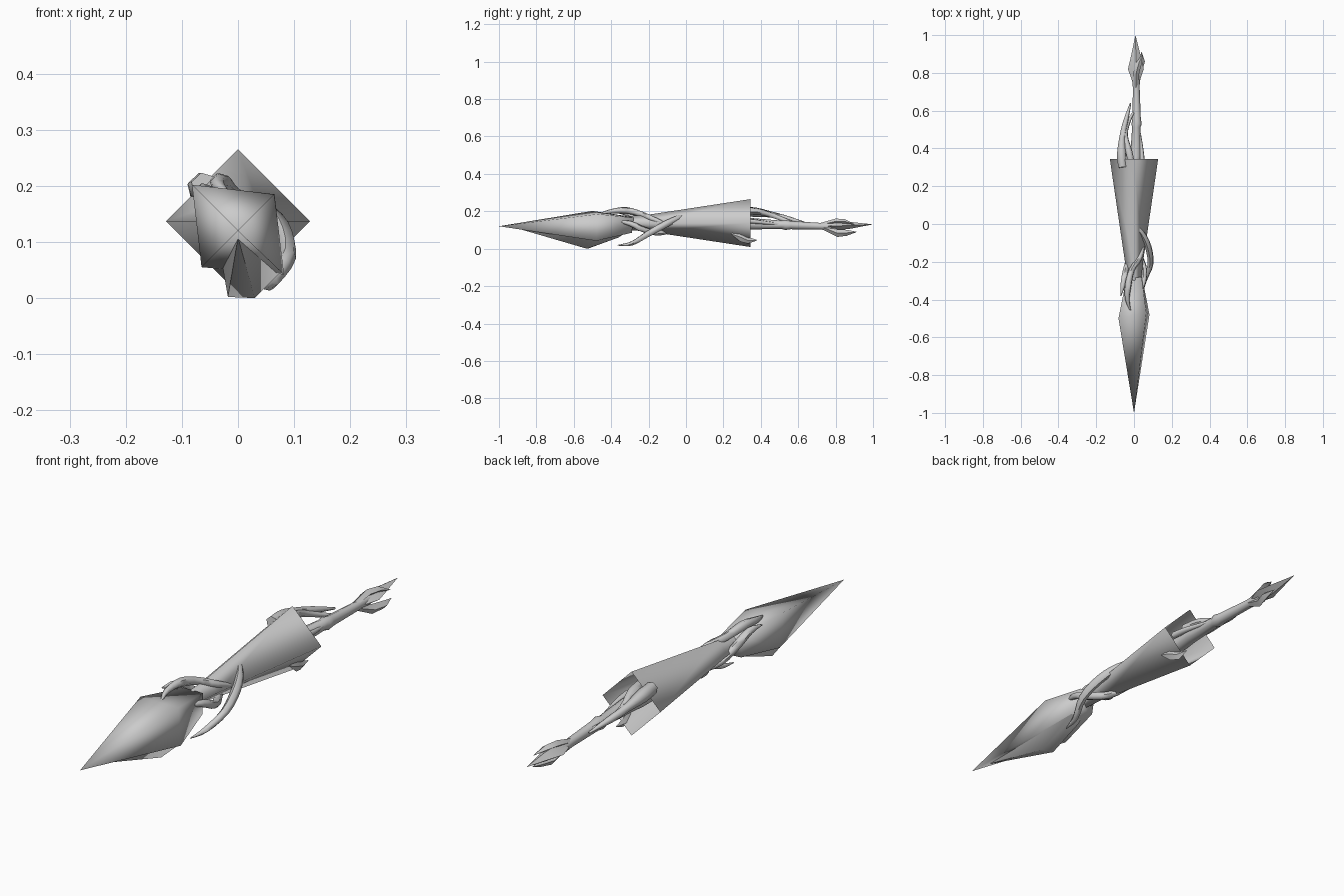
import bpy, math
from mathutils import Vector

grey = bpy.data.materials.new("pale grey")
grey.diffuse_color = (0.6, 0.6, 0.6, 1)


def make(name, verts, faces, angle=180):
    me = bpy.data.meshes.new(name)
    me.from_pydata(verts, [], faces)
    me.materials.append(grey)
    ob = bpy.data.objects.new(name, me)
    bpy.context.collection.objects.link(ob)
    bpy.ops.object.select_all(action='DESELECT')
    ob.select_set(True)
    bpy.context.view_layer.objects.active = ob
    bpy.ops.object.mode_set(mode='EDIT')
    bpy.ops.mesh.select_all(action='SELECT')
    bpy.ops.mesh.remove_doubles(threshold=0.0001)
    bpy.ops.mesh.normals_make_consistent(inside=False)
    bpy.ops.object.mode_set(mode='OBJECT')
    bpy.ops.object.shade_smooth_by_angle(angle=math.radians(angle))
    return ob


def loft(name, rings, cap=True, angle=180):
    n = len(rings[0])
    verts = [v for r in rings for v in r]
    faces = [(i * n + k, i * n + (k + 1) % n, (i + 1) * n + (k + 1) % n, (i + 1) * n + k)
             for i in range(len(rings) - 1) for k in range(n)]
    if cap:
        faces.append(tuple(range(n)))
        faces.append(tuple(range(len(verts) - n, len(verts))))
    return make(name, verts, faces, angle)


def ring(x, y, z, rx, rz, n=4, turn=0.0):
    return [(x + rx * math.cos(turn + math.tau * k / n), y,
             z + rz * math.sin(turn + math.tau * k / n)) for k in range(n)]


def catmull(a, b, c, d, t):
    return 0.5 * (2 * b + (c - a) * t + (2 * a - 5 * b + 4 * c - d) * t * t
                  + (3 * b - a - 3 * c + d) * t ** 3)


def vine(name, pts, sides=6, steps=3):
    """Tapered tube through points of (x, y, z, radius)."""
    p = [Vector(q) for q in pts]
    p = [2 * p[0] - p[1]] + p + [2 * p[-1] - p[-2]]
    path = [catmull(*p[i:i + 4], s / steps) for i in range(len(p) - 3) for s in range(steps)]
    path.append(p[-2])
    rings = []
    for i, q in enumerate(path):
        c = q.to_3d()
        d = (path[min(i + 1, len(path) - 1)].to_3d() - path[max(i - 1, 0)].to_3d()).normalized()
        u = d.cross(Vector((0.3, 0, 1))).normalized()
        w = d.cross(u)
        r = max(q[3], 0.002)
        rings.append([c + r * (math.cos(math.tau * k / sides) * u
                               + math.sin(math.tau * k / sides) * w) for k in range(sides)])
    return loft(name, rings, angle=60)


# Four-edged spear head with its widest corners just behind the middle
loft("spear_head", [
    [(0, -1, 0.12)] * 4,
    [(-0.082, -0.5, 0.202), (0.065, -0.47, 0.185), (0.082, -0.48, 0.042), (-0.065, -0.5, 0.055)],
    [(-0.04, -0.29, 0.17), (0.04, -0.28, 0.165), (0.045, -0.29, 0.085), (-0.035, -0.3, 0.085)],
], angle=180)

# Keel under the head
loft("lower_blade", [
    [(0, -0.9, 0.108)] * 4,
    [(-0.018, -0.52, 0.002), (0.03, -0.53, 0), (0.075, -0.47, 0.045), (-0.03, -0.5, 0.07)],
    [(-0.015, -0.36, 0.06), (0.025, -0.36, 0.06), (0.045, -0.33, 0.08), (-0.02, -0.33, 0.1)],
], angle=60)

# Open diamond sleeve widening to the back
loft("sleeve", [ring(0, -0.3, 0.137, 0.038, 0.038), ring(0, -0.2, 0.137, 0.048, 0.045),
                ring(0, 0.345, 0.137, 0.128, 0.128)], cap=False)

# Shaft with a raised knot
loft("shaft", [ring(x, y, z, r, r, 8) for x, y, z, r in (
    (0, -0.3, 0.135, 0.03), (0, 0.3, 0.135, 0.03), (0.01, 0.36, 0.133, 0.03),
    (0.012, 0.51, 0.128, 0.022), (0.014, 0.53, 0.127, 0.027), (0.014, 0.56, 0.126, 0.022),
    (0.012, 0.72, 0.12, 0.018), (0.01, 0.8, 0.118, 0.022))], angle=50)

# Rear point and its side prongs
loft("rear_point", [ring(0.01, 0.74, 0.12, 0.014, 0.014), ring(0.01, 0.82, 0.122, 0.042, 0.022),
                    ring(0.01, 0.88, 0.125, 0.028, 0.018), ring(0.008, 1, 0.13, 0, 0)], angle=40)
loft("lower_prong", [ring(0.015, 0.73, 0.115, 0.012, 0.012), ring(0.028, 0.81, 0.083, 0.014, 0.02),
                     ring(0.042, 0.86, 0.085, 0.016, 0.016), ring(0.04, 0.915, 0.09, 0, 0)], angle=40)
loft("upper_prong", [ring(0.01, 0.72, 0.128, 0.012, 0.01), ring(0.012, 0.8, 0.146, 0.016, 0.015),
                     ring(0.025, 0.85, 0.146, 0.016, 0.012), ring(0.045, 0.9, 0.13, 0.001, 0.001)], angle=40)

# Vines twisting round the neck
vine("neck_vine_right", [
    (0.045, -0.365, 0.018, 0.002), (0.06, -0.29, 0.028, 0.012), (0.088, -0.21, 0.075, 0.016),
    (0.075, -0.12, 0.125, 0.018), (0.042, -0.05, 0.16, 0.015), (0.0, 0.0, 0.178, 0.012),
    (-0.025, 0.04, 0.175, 0.004)])
vine("neck_vine_top", [
    (-0.015, -0.47, 0.185, 0.002), (-0.035, -0.4, 0.2, 0.012), (-0.03, -0.32, 0.205, 0.018),
    (-0.01, -0.24, 0.185, 0.015), (0.03, -0.18, 0.16, 0.014), (0.055, -0.1, 0.13, 0.006)])
vine("neck_vine_side", [
    (0.03, -0.38, 0.15, 0.003), (0.052, -0.3, 0.135, 0.014), (0.05, -0.22, 0.1, 0.016),
    (0.01, -0.14, 0.085, 0.015), (-0.03, -0.05, 0.1, 0.006)])
vine("neck_vine_left", [
    (-0.07, -0.38, 0.195, 0.003), (-0.058, -0.32, 0.19, 0.014), (-0.045, -0.25, 0.15, 0.016),
    (-0.025, -0.18, 0.11, 0.014), (0.01, -0.08, 0.09, 0.005)])

# Vines leaving the sleeve and joining the shaft
vine("rear_vine_outer", [
    (-0.06, 0.3, 0.2, 0.024), (-0.065, 0.37, 0.195, 0.026), (-0.062, 0.46, 0.182, 0.016),
    (-0.045, 0.54, 0.162, 0.014), (-0.018, 0.64, 0.138, 0.004)])
vine("rear_vine_inner", [
    (-0.01, 0.3, 0.2, 0.018), (-0.025, 0.38, 0.2, 0.018), (-0.045, 0.47, 0.175, 0.013),
    (-0.025, 0.55, 0.145, 0.01), (0.01, 0.61, 0.13, 0.004)])
vine("rear_vine_right", [
    (0.045, 0.3, 0.15, 0.014), (0.042, 0.37, 0.145, 0.012), (0.032, 0.46, 0.135, 0.008),
    (0.02, 0.54, 0.13, 0.004)])

# Leaf hanging from the lower side of the sleeve
loft("sleeve_leaf", [ring(0.06, 0.24, 0.08, 0.002, 0.002), ring(0.055, 0.29, 0.062, 0.012, 0.024),
                     ring(0.045, 0.33, 0.045, 0.012, 0.018), ring(0.045, 0.378, 0.045, 0.002, 0.002)],
     angle=40)
